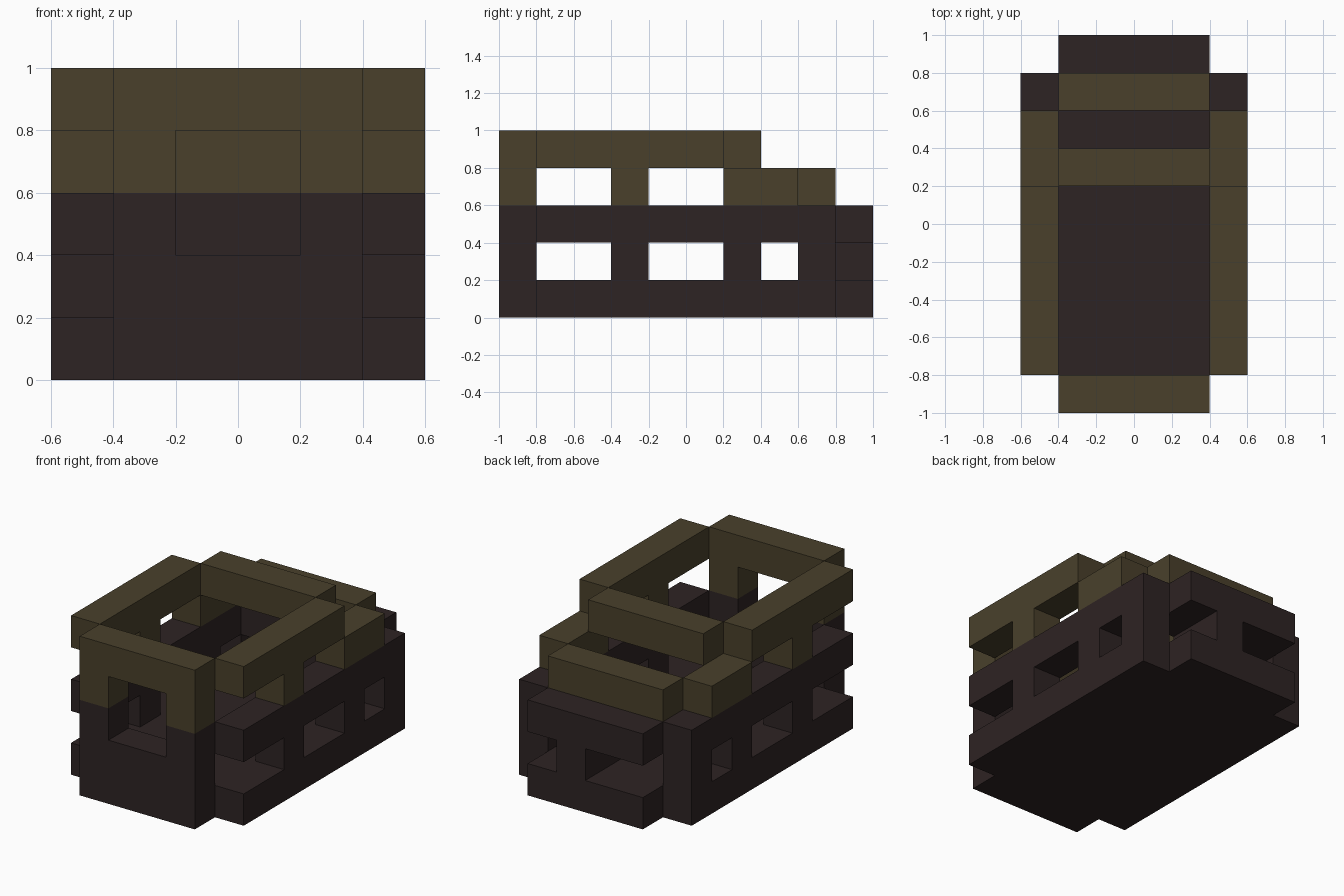
import bpy
import bmesh
from mathutils import Matrix, Vector

cube = bpy.data.objects.get("Cube")
if cube:
    bpy.data.objects.remove(cube, do_unlink=True)

CELL = 0.2


def make_material(name, color):
    mat = bpy.data.materials.new(name)
    mat.use_nodes = True
    mat.diffuse_color = color
    mat.node_tree.nodes["Principled BSDF"].inputs["Base Color"].default_value = color
    return mat


BROWN = make_material("dark brown", (0.027, 0.017, 0.017, 1))
OLIVE = make_material("dark olive", (0.067, 0.051, 0.024, 1))


def block(name, mat, x, y, z):
    """Box from cell ranges: x from the middle, y from the front, z from the floor."""
    low = Vector((x[0], y[0] - 5, z[0])) * CELL
    high = Vector((x[1], y[1] - 5, z[1])) * CELL
    bm = bmesh.new()
    bmesh.ops.create_cube(bm, size=1, matrix=Matrix.Translation((low + high) / 2)
                          @ Matrix.Diagonal((*(high - low), 1)))
    mesh = bpy.data.meshes.new(name)
    bm.to_mesh(mesh)
    bm.free()
    mesh.materials.append(mat)
    obj = bpy.data.objects.new(name, mesh)
    bpy.context.collection.objects.link(obj)
    return obj


MID = (-2, 2)

# Floor and front wall with its window
block("floor", BROWN, MID, (0, 10), (0, 1))
block("front_wall", BROWN, MID, (0, 1), (1, 2))
block("front_header", OLIVE, MID, (0, 1), (4, 5))

# Rear deck on a single off-centre support
block("rear_deck", BROWN, MID, (8, 10), (2, 3))
block("rear_support", BROWN, (0, 1), (8, 10), (1, 2))
block("rear_top_bar", OLIVE, MID, (8, 9), (3, 4))

# Roof cross bar
block("roof_cross_bar", OLIVE, MID, (6, 7), (4, 5))

# Sides, the same left and right
for side, s in (("left", 1), ("right", -1)):
    wall = sorted((2 * s, 3 * s))
    pillar = sorted((s, 2 * s))
    block(f"{side}_front_pillar_lower", BROWN, pillar, (0, 1), (2, 3))
    block(f"{side}_front_pillar_upper", OLIVE, pillar, (0, 1), (3, 4))
    block(f"{side}_sill", BROWN, wall, (1, 9), (0, 1))
    block(f"{side}_belt_rail", BROWN, wall, (1, 9), (2, 3))
    for y in (3, 6, 8):
        block(f"{side}_lower_post", BROWN, wall, (y, y + 1), (1, 2))
    block(f"{side}_window_post", OLIVE, wall, (3, 4), (3, 4))
    block(f"{side}_rear_shoulder", OLIVE, wall, (6, 8), (3, 4))
    block(f"{side}_roof_rail", OLIVE, wall, (1, 6), (4, 5))
